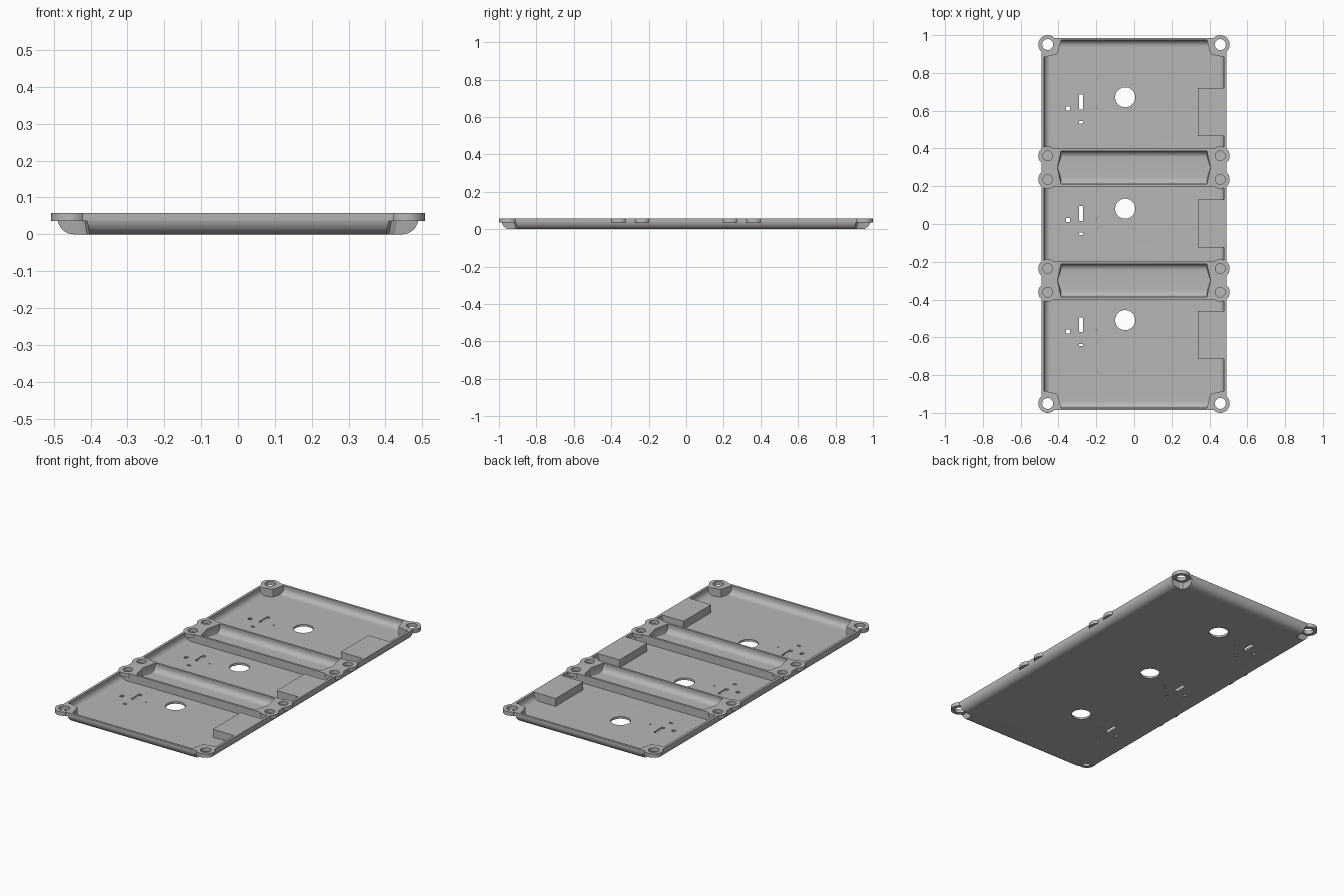
import bpy, bmesh, math

if "Cube" in bpy.data.objects:
    bpy.data.objects.remove(bpy.data.objects["Cube"])

TOP = 0.058      # rim height
LEDGE = 0.036    # underside of the screw bosses
FLOOR = 0.012    # floor thickness
BOSS_X = 0.457
CELLS = (0.59, 0.0, -0.59)
SIGNS = [(sx, sy) for sx in (1, -1) for sy in (1, -1)]

grey = bpy.data.materials.new("grey_plastic")
grey.diffuse_color = (0.47, 0.47, 0.47, 1)
grey.use_nodes = True
grey.node_tree.nodes["Principled BSDF"].inputs["Base Color"].default_value = grey.diffuse_color


def loft(bm, rings):
    """Closed solid through rings given as (z, plan points)."""
    loops = [[bm.verts.new((x, y, z)) for x, y in pts] for z, pts in rings]
    n = len(loops[0])
    faces = [bm.faces.new(loops[0]), bm.faces.new(loops[-1])]
    for a, b in zip(loops, loops[1:]):
        for i in range(n):
            j = (i + 1) % n
            faces.append(bm.faces.new((a[i], a[j], b[j], b[i])))
    bmesh.ops.recalc_face_normals(bm, faces=faces)


def box(bm, x0, x1, y0, y1, z0, z1):
    pts = [(x0, y0), (x1, y0), (x1, y1), (x0, y1)]
    loft(bm, [(z0, pts), (z1, pts)])


def cylinder(bm, x, y, r, z0, z1, n=40):
    pts = [(x + r * math.cos(2 * math.pi * i / n),
            y + r * math.sin(2 * math.pi * i / n)) for i in range(n)]
    loft(bm, [(z0, pts), (z1, pts)])


def fillet(z0, r, n=9):
    """Rounded bottom edge as (height, inset) steps."""
    steps = [math.pi / 2 * i / n for i in range(n + 1)]
    return [(z0 + r * (1 - math.cos(a)), r * (1 - math.sin(a))) for a in steps]


def rounded_box(bm, hx, hy, z0, r, top):
    rings = []
    for z, i in fillet(z0, r) + [(top, 0)]:
        x, y = hx - i, hy - i
        rings.append((z, [(-x, -y), (x, -y), (x, y), (-x, y)]))
    loft(bm, rings)


def make(name, build):
    bm = bmesh.new()
    build(bm)
    mesh = bpy.data.meshes.new(name)
    bm.to_mesh(mesh)
    bm.free()
    ob = bpy.data.objects.new(name, mesh)
    bpy.context.collection.objects.link(ob)
    mesh.materials.append(grey)
    return ob


def combine(target, tool, operation):
    """Apply a boolean and discard the tool."""
    mod = target.modifiers.new("cut", 'BOOLEAN')
    mod.operation, mod.object, mod.solver = operation, tool, 'EXACT'
    bpy.context.view_layer.objects.active = target
    bpy.ops.object.modifier_apply(modifier=mod.name)
    bpy.data.objects.remove(tool)


# Corner posts and connector blocks, kept solid inside the cavity
def build_posts(bm):
    plan = [(0.386, 1.1), (0.386, 0.973), (0.402, 0.912), (0.406, 0.902),
            (0.416, 0.896), (0.476, 0.884), (0.6, 0.884), (0.6, 1.1)]
    for sx, sy in SIGNS:
        pts = [(sx * x, sy * y) for x, y in plan]
        loft(bm, [(-0.1, pts), (0.2, pts)])
    for c in CELLS:
        box(bm, 0.338, 0.6, c - 0.125, c + 0.13, -0.1, 0.2)


# Cross bands that hold the two troughs
def build_bands(bm):
    for c in (0.2985, -0.2985):
        box(bm, -0.6, 0.6, c - 0.1, c + 0.1, -0.1, 0.2)


# Troughs with rounded long edges and pointed ends
def build_troughs(bm):
    plan = [(0.386, 1), (0.405, 0), (0.386, -1), (-0.386, -1), (-0.405, 0), (-0.386, 1)]
    for c in (0.2985, -0.2985):
        loft(bm, [(z, [(x, c + s * (0.087 - i)) for x, s in plan])
                  for z, i in fillet(FLOOR, 0.033) + [(0.1, 0)]])


# Tapered recesses under the corner bosses
def build_recesses(bm):
    def plan(d, sx, sy):
        pts = [(0.397, 1.1), (0.400, 0.925), (0.406, 0.907), (0.422, 0.9),
               (0.6, 0.896), (0.6, 1.1)]
        return [(sx * (x + d), sy * (y + d)) for x, y in pts]
    for sx, sy in SIGNS:
        loft(bm, [(-0.02, plan(0, sx, sy)), (LEDGE, plan(0.01, sx, sy))])


def mid_holes(r, z0, z1):
    def build(bm):
        for sx, sy in SIGNS:
            for y in (0.361, 0.236):
                cylinder(bm, sx * BOSS_X, sy * y, r, z0, z1)
    return build


# Screw bosses along both long sides
def build_bosses(bm):
    for sx, sy in SIGNS:
        for y in (0.95, 0.361, 0.236):
            cylinder(bm, sx * BOSS_X, sy * y, 0.05, LEDGE, TOP)


# Corner screw holes and the openings in each cell
def build_openings(bm):
    for sx, sy in SIGNS:
        cylinder(bm, sx * BOSS_X, sy * 0.95, 0.029, -0.1, 0.2)
    for c in CELLS:
        cylinder(bm, -0.047, c + 0.081, 0.053, -0.1, 0.2)
        cylinder(bm, -0.202, c + 0.028, 0.004, -0.1, 0.2, 12)
        box(bm, -0.291, -0.271, c + 0.017, c + 0.096, -0.1, 0.2)
        box(bm, -0.359, -0.340, c + 0.010, c + 0.032, -0.1, 0.2)
        box(bm, -0.291, -0.271, c - 0.057, c - 0.044, -0.1, 0.2)


# Cavity volume: rounded inside, minus everything that stays solid
cavity = make("cavity", lambda bm: rounded_box(bm, 0.476, 0.973, FLOOR, 0.033, 0.1))
combine(cavity, make("posts", build_posts), 'DIFFERENCE')
bands = make("bands", build_bands)
combine(bands, make("pins", mid_holes(0.0255, -0.2, 0.3)), 'DIFFERENCE')
combine(cavity, bands, 'DIFFERENCE')

# Tray shell
tray = make("tray", lambda bm: rounded_box(bm, 0.49, 0.986, 0, 0.045, TOP))
combine(tray, cavity, 'DIFFERENCE')
combine(tray, make("troughs", build_troughs), 'DIFFERENCE')
combine(tray, make("recesses", build_recesses), 'DIFFERENCE')
combine(tray, make("bosses", build_bosses), 'UNION')
combine(tray, make("boss_holes", mid_holes(0.026, LEDGE + 0.002, 0.2)), 'DIFFERENCE')
combine(tray, make("openings", build_openings), 'DIFFERENCE')

tray.select_set(True)
bpy.context.view_layer.objects.active = tray
bpy.ops.object.shade_smooth_by_angle(angle=math.radians(20))
